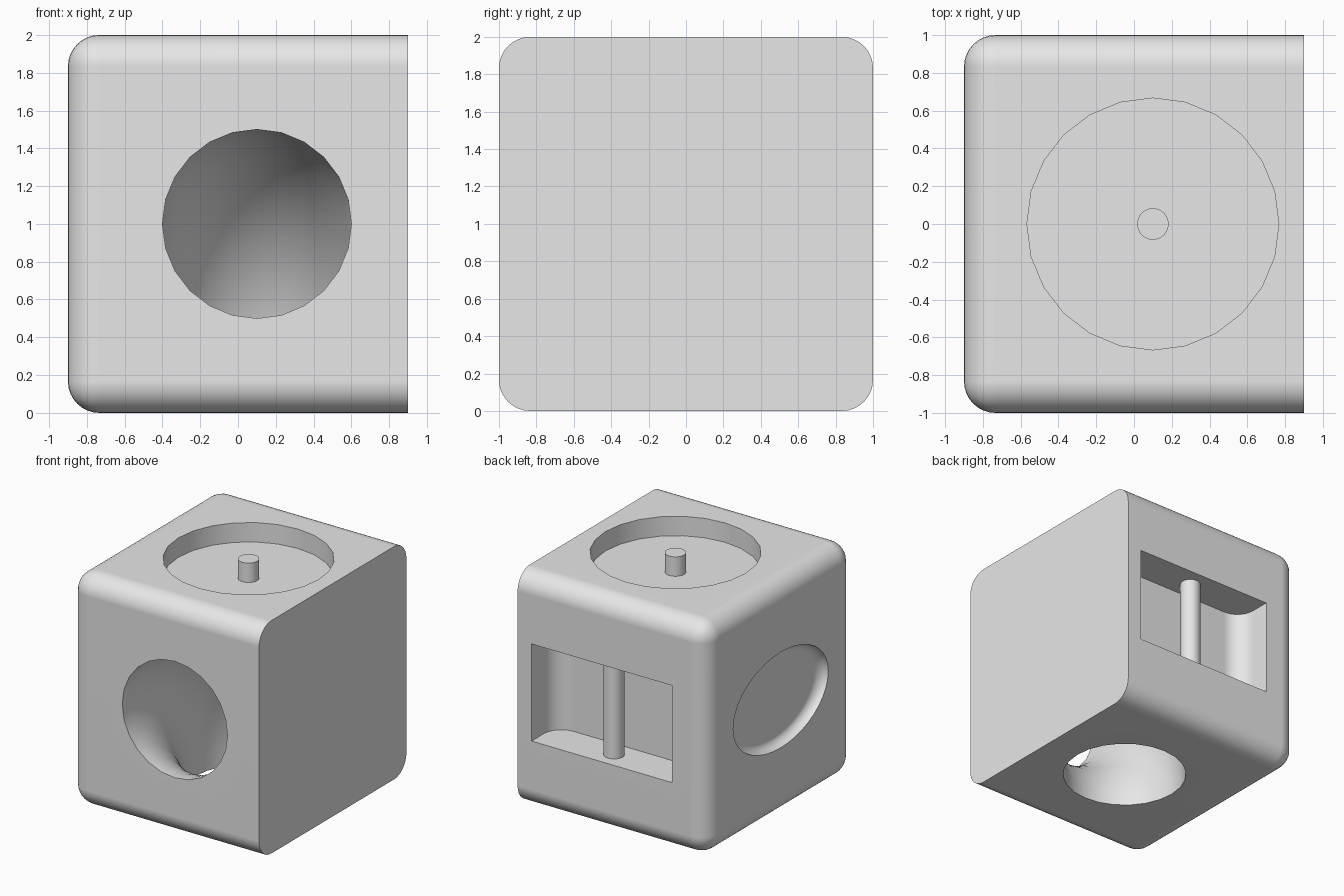
import bpy, bmesh, math
from mathutils import Vector

if "Cube" in bpy.data.objects:
    bpy.data.objects.remove(bpy.data.objects["Cube"])

U = 1 / 6          # basic module: fillet radius, pocket depth
CX = 0.1           # centre line of the features in x

grey = bpy.data.materials.new("light_grey")
grey.diffuse_color = (0.8, 0.8, 0.8, 1)
grey.use_nodes = True
grey.node_tree.nodes["Principled BSDF"].inputs["Base Color"].default_value = grey.diffuse_color


def make(name, bm):
    bmesh.ops.recalc_face_normals(bm, faces=bm.faces[:])
    mesh = bpy.data.meshes.new(name)
    bm.to_mesh(mesh)
    bm.free()
    mesh.materials.append(grey)
    ob = bpy.data.objects.new(name, mesh)
    bpy.context.collection.objects.link(ob)
    return ob


def loft(name, rings):
    """Skin a list of closed rings and cap both ends."""
    bm = bmesh.new()
    loops = [[bm.verts.new(p) for p in ring] for ring in rings]
    for a, b in zip(loops, loops[1:]):
        for i in range(len(a)):
            j = (i + 1) % len(a)
            bm.faces.new((a[i], a[j], b[j], b[i]))
    bm.faces.new(loops[0])
    bm.faces.new(loops[-1])
    return make(name, bm)


def circle(r, n=24):
    return [(r * math.sin(2 * math.pi * i / n), r * math.cos(2 * math.pi * i / n)) for i in range(n)]


def cylinder(name, x, y, r, z0, z1):
    return loft(name, [[(x + a, y + b, z) for a, b in circle(r)] for z in (z0, z1)])


def activate(ob):
    bpy.ops.object.select_all(action='DESELECT')
    ob.select_set(True)
    bpy.context.view_layer.objects.active = ob


def cut(body, cutter):
    cutter.hide_render = True
    mod = body.modifiers.new("cut", 'BOOLEAN')
    mod.operation, mod.solver, mod.object = 'DIFFERENCE', 'EXACT', cutter
    activate(body)
    bpy.ops.object.modifier_apply(modifier=mod.name)
    bpy.data.objects.remove(cutter)


# block, rounded on every edge that does not touch the flat right side
bm = bmesh.new()
bmesh.ops.create_cube(bm, size=2)
for v in bm.verts:
    v.co = (v.co.x * 0.9, v.co.y, v.co.z + 1)
edges = [e for e in bm.edges if not all(v.co.x > 0.8 for v in e.verts)]
bmesh.ops.bevel(bm, geom=edges, offset=U, segments=8, profile=0.5, affect='EDGES')
block = make("block", bm)

# round pocket in the top
cut(block, cylinder("top_pocket", CX, 0, 4 * U, 2 - U, 2.1))

# curved pipe bore from the front to the underside
rings = []
sweep = [(0, -0.1)] + [(math.radians(a), 0) for a in range(0, 91, 5)] + [(math.pi / 2, 0.1)]
for t, extra in sweep:
    out = Vector((0, math.sin(t), math.cos(t)))
    along = Vector((0, math.cos(t), -math.sin(t)))
    centre = Vector((CX, -1, 0)) + out + along * extra
    rings.append([centre + Vector((a, 0, 0)) + out * b for a, b in circle(0.5)])
cut(block, loft("pipe_bore", rings))

# window in the back with rounded inner corners
half, back = 4 * U, 1 - 2 * U
outline = [(CX + half, 1.1), (CX - half, 1.1)]
for side, angles in ((-1, range(0, 91, 10)), (1, range(90, -1, -10))):
    for a in angles:
        t = math.radians(a)
        outline.append((CX + side * (half - U + U * math.cos(t)), back + U - U * math.sin(t)))
cut(block, loft("back_window", [[(x, y, z) for x, y in outline] for z in (1 - 2.5 * U, 1 + 2.5 * U)]))

# shallow oval dish in the left side
dish = [(-0.95, 1.0), (-0.9, 1.0), (-0.875, 0.99), (-0.85, 0.96), (-0.83, 0.91), (-0.82, 0.84)]
cut(block, loft("side_dish", [[(x, 0.645 * k * a, 1 + 0.41 * k * b) for a, b in circle(1, 40)]
                              for x, k in dish]))

# pin in the top pocket and rod in the back window
pin = cylinder("pocket_pin", CX, 0, U / 2, 2 - U, 2)
rod = cylinder("window_rod", CX, 1 - U, U / 2, 1 - 2.5 * U, 1 + 2.5 * U)

for ob in (block, pin, rod):
    activate(ob)
    bpy.ops.object.shade_smooth_by_angle(angle=math.radians(30))
weighted = block.modifiers.new("even_shading", 'WEIGHTED_NORMAL')
weighted.keep_sharp = True
